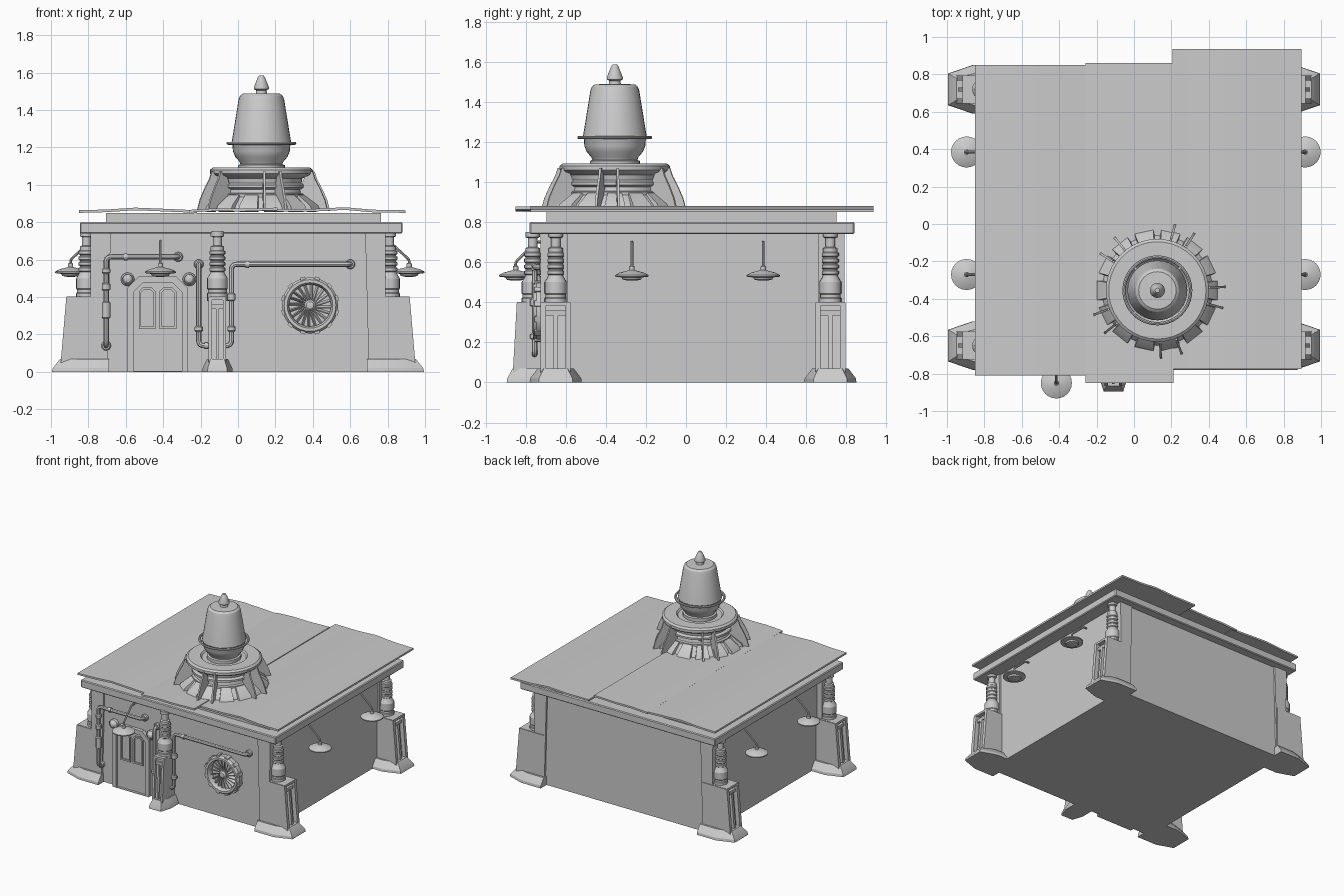
import bpy, bmesh, math
from mathutils import Matrix, Vector

if "Cube" in bpy.data.objects:
    bpy.data.objects.remove(bpy.data.objects["Cube"])

T = Matrix.Translation
I = Matrix.Identity(4)


def rot(deg, axis='Z'):
    return Matrix.Rotation(math.radians(deg), 4, axis)


def loft(name, rings, M=I, caps=True, loop=False):
    """Skin closed rings of points, optionally joining last ring to first."""
    bm = bmesh.new()
    vs = [[bm.verts.new(M @ Vector(p)) for p in r] for r in rings]
    n = len(rings[0])
    pairs = list(zip(vs, vs[1:])) + ([(vs[-1], vs[0])] if loop else [])
    for a, b in pairs:
        for i in range(n):
            j = (i + 1) % n
            bm.faces.new((a[i], a[j], b[j], b[i]))
    if caps and not loop:
        bm.faces.new(vs[0])
        bm.faces.new(vs[-1])
    bmesh.ops.recalc_face_normals(bm, faces=bm.faces)
    me = bpy.data.meshes.new(name)
    bm.to_mesh(me)
    bm.free()
    ob = bpy.data.objects.new(name, me)
    bpy.context.collection.objects.link(ob)
    return ob


def lathe(name, prof, M=I, seg=24, loop=False):
    rings = [[(r * math.cos(2 * math.pi * i / seg), r * math.sin(2 * math.pi * i / seg), z)
              for i in range(seg)] for r, z in prof]
    return loft(name, rings, M, loop=loop)


def rect(x0, x1, y0, y1, z):
    return [(x0, y0, z), (x1, y0, z), (x1, y1, z), (x0, y1, z)]


def box(name, x0, x1, y0, y1, z0, z1, M=I, bevel=0):
    ob = loft(name, [rect(x0, x1, y0, y1, z0), rect(x0, x1, y0, y1, z1)], M)
    if bevel:
        m = ob.modifiers.new("bevel", 'BEVEL')
        m.width, m.segments = bevel, 1
    return ob


def prism(name, pts, y0, y1, M=I):
    return loft(name, [[(x, y, z) for x, z in pts] for y in (y0, y1)], M)


def pipe(name, pts, r, bend=0.04):
    """Tube along a path with rounded corners."""
    P = [Vector(p) for p in pts]
    out = [P[0]]
    for a, b, c in zip(P, P[1:], P[2:]):
        s, e = b + (a - b).normalized() * bend, b + (c - b).normalized() * bend
        for k in range(6):
            t = k / 5
            out.append(s * (1 - t) ** 2 + b * 2 * t * (1 - t) + e * t * t)
    out.append(P[-1])
    cu = bpy.data.curves.new(name, 'CURVE')
    cu.dimensions = '3D'
    cu.bevel_depth, cu.bevel_resolution, cu.use_fill_caps = r, 2, True
    sp = cu.splines.new('POLY')
    sp.points.add(len(out) - 1)
    for q, p in zip(sp.points, out):
        q.co = (*p, 1)
    ob = bpy.data.objects.new(name, cu)
    bpy.context.collection.objects.link(ob)


# main walls, cornice and neck under the roof
WY = -0.71
box("walls", -0.745, 0.775, WY, 0.775, 0, 0.76)
box("cornice", -0.845, 0.88, -0.78, 0.84, 0.74, 0.80, bevel=0.006)
box("roof_neck", -0.705, 0.765, -0.695, 0.75, 0.79, 0.85)

# three overlapping wavy roof sheets
sheets = [
    (-0.81, 0.85, [(-0.85, .850), (-0.7, .854), (-0.55, .864), (-0.4, .858), (-0.22, .850)]),
    (-0.85, 0.86, [(-0.26, .852), (-0.12, .860), (0.02, .858), (0.21, .864)]),
    (-0.775, 0.935, [(0.205, .858), (0.4, .857), (0.57, .866), (0.72, .853), (0.895, .850)])]
for y0, y1, low in sheets:
    prism("roof_sheet", low + [(x, z + 0.014) for x, z in reversed(low)], y0, y1)

# roof turret: base, petals, fins, vessel, ring and tip
C = T((0.125, -0.355, 0))
lathe("turret_base", [(.30, .86), (.29, .885), (.235, .935), (.235, .95), (.22, .955), (.215, .975),
                      (.235, .985), (.235, 1.0), (.215, 1.01), (.22, 1.035), (.265, 1.05),
                      (.275, 1.06), (.275, 1.08), (.26, 1.092), (.17, 1.092), (.16, 1.08)], C, 40)
for i in range(14):
    loft("base_petal", [[(r, -w, z), (r, w, z), (r - .03, w, z - .01), (r - .03, -w, z - .01)]
                        for r, w, z in ((.325, .052, .865), (.312, .05, .89), (.237, .036, .945))],
         C @ rot(i * 360 / 14))
fin = [(.20, .86), (.368, .86), (.352, .92), (.325, .98), (.298, 1.03), (.285, 1.07),
       (.255, 1.07), (.235, 1.03), (.215, .98)]
for k in range(5):
    for d in (-9, 9):
        prism("turret_fin", fin, -.006, .006, C @ rot(66 - 72 * k + d))
lathe("turret_vessel", [(.125, 1.08), (.125, 1.105), (.112, 1.11), (.118, 1.125), (.14, 1.15),
                        (.152, 1.18), (.155, 1.215), (.160, 1.225), (.156, 1.245), (.122, 1.455),
                        (.115, 1.475), (.10, 1.487), (.03, 1.489), (.028, 1.505), (.040, 1.512),
                        (.040, 1.522), (.019, 1.575), (.012, 1.585)], C, 32)
lathe("turret_ring", [(.178 + .009 * math.cos(a * math.pi / 4), 1.222 + .008 * math.sin(a * math.pi / 4))
                      for a in range(8)], C, 40, loop=True)
for k in range(4):
    box("ring_strut", .14, .178, -.006, .006, 1.217, 1.227, C @ rot(45 + 90 * k))


# piers: local +x points away from the wall
def foot_ring(d, w, z, x0=-0.01):
    return [(x0, -w, z), (d * .55, -w, z), (d, -w * .65, z), (d, w * .65, z), (d * .55, w, z), (x0, w, z)]


def pier(M, col_at):
    loft("pier_foot", [foot_ring(.295, .13, 0), foot_ring(.29, .128, .02), foot_ring(.25, .09, .07)], M)
    loft("pier_core", [rect(0, .215, -.06, .06, .05), rect(0, .185, -.06, .06, .395)], M)
    for s in (-1, 1):
        a, b = sorted((s * .048, s * .075))
        loft("pier_side", [rect(0, .248, a, b, .05), rect(0, .218, a, b, .40)], M)
    box("pier_cap", 0, .217, -.07, .07, .385, .402, M)
    box("pier_block", .12, .208, -.05, .05, .335, .36, M)
    loft("pier_rod", [rect(.20, .24, -.011, .011, .04), rect(.17, .213, -.011, .011, .34)], M)
    prof = [(.055, .38), (.055, .42), (.051, .425), (.051, .44), (.055, .445), (.055, .50), (.040, .525)]
    for z in (.535, .565, .595, .625):
        prof += [(.036, z), (.042, z + .005), (.042, z + .02), (.036, z + .025)]
    prof += [(.036, .67), (.024, .675), (.024, .72), (.036, .725), (.036, .75)]
    lathe("pier_column", prof, T(col_at), 20)


for s in (-1, 1):
    for cy in (-0.65, 0.72):
        pier(T((s * 0.70, cy, 0)) @ rot(0 if s > 0 else 180), (s * 0.81, cy, 0))
        # leaning corner pilaster behind each pier
        y0, y1 = (cy - .075, cy + .06) if cy < 0 else (cy - .06, cy + .07)
        x = sorted((s * .68, s * .79)), sorted((s * .70, s * .785))
        loft("corner_pilaster", [rect(*x[1], y0, y1, 0), rect(*x[0], y0, y1, .75)])
pier(T((-0.11, -0.70, 0)) @ rot(-90) @ Matrix.Diagonal((.66, .62, 1, 1)), (-0.11, -0.765, 0))


# hanging lamps on bent arms
def lamp(x, y, dx, dy):
    lathe("lamp_shade", [(.02, .508), (.045, .513), (.05, .524), (.083, .528), (.083, .536), (.06, .548),
                         (.03, .556), (.014, .56), (.014, .578), (.008, .583)], T((x, y, 0)), 24)
    pipe("lamp_arm", [(x, y, .565), (x, y, .60), (x + dx, y + dy, .70), (x + dx * 1.5, y + dy * 1.5, .70)],
         .007, .012)


for y in (.385, -.27):
    lamp(-0.895, y, .11, 0)
    lamp(0.915, y, -.11, 0)
lamp(-0.415, -0.85, 0, .10)


# door: frame, panel, windows, side lights
def arch(x0, x1, z0, z1, c):
    return [(x0, z0), (x1, z0), (x1, z1 - c), (x1 - c, z1), (x0 + c, z1), (x0, z1 - c)]


outer, inner = arch(-.59, -.27, 0, .51, .06), arch(-.56, -.30, .004, .475, .05)
loft("door_frame", [[(x, y, z) for x, z in p] for p, y in
                    ((outer, WY + .01), (outer, WY - .03), (inner, WY - .03), (inner, WY + .01))], loop=True)
prism("door_panel", inner, WY - .01, WY + .01)
for x in (-.53, -.42):
    m = .012
    o = arch(x, x + .09, .23, .45, .02)
    i = arch(x + m, x + .09 - m, .23 + m, .45 - m, .014)
    loft("window_frame", [[(a, y, b) for a, b in p] for p, y in
                          ((o, WY), (o, WY - .022), (i, WY - .022), (i, WY))], loop=True)
for x in (-.59, -.26):
    lathe("door_light", [(.036, 0), (.036, .025), (.028, .035), (.026, .03), (.015, .042), (.004, .045)],
          T((x, WY, .495)) @ rot(90, 'X'), 16)

# round wall fan
F = T((.385, WY, .355)) @ rot(90, 'X')
lathe("fan_rim", [(.15, -.01), (.15, .035), (.138, .052), (.122, .052), (.112, .03), (.112, -.01)], F, 32, loop=True)
lathe("fan_back", [(.115, 0), (.115, .006)], F, 32)
lathe("fan_hub", [(.03, 0), (.03, .034), (.02, .045), (.005, .048)], F, 16)
for k in range(20):
    box("fan_blade", .02, .115, -.003, .003, .006, .03, F @ rot(k * 18) @ rot(25, 'X'))
for k in range(12):
    box("fan_stud", .126, .156, -.014, .014, 0, .045, F @ rot(k * 30 + 15))

# wall pipes with couplings and rounded end flanges
PY = -0.755
pipe("left_pipe", [(-.705, WY, .14), (-.705, PY, .14), (-.705, PY, .615), (-.32, PY, .615), (-.32, WY, .615)], .014, .03)
pipe("right_pipe", [(-.21, WY, .575), (-.21, PY, .575), (-.21, PY, .14), (-.035, PY, .14), (-.035, PY, .575),
                    (.60, PY, .575), (.60, WY, .575)], .014, .03)
for x, z in ((-.705, .14), (-.32, .615), (-.21, .575), (.60, .575)):
    lathe("pipe_flange", [(.026, 0), (.026, .016), (.02, .022)], T((x, WY, z)) @ rot(90, 'X'), 16)
for x, z, h in ((-.705, .29, .08), (-.705, .44, .03), (-.705, .53, .02), (-.035, .385, .03), (-.035, .22, .02),
                (-.21, .22, .02)):
    lathe("pipe_coupling", [(.016, z - .006), (.022, z), (.022, z + h), (.016, z + h + .006)], T((x, PY, 0)), 12)
for x, z in ((-.60, .615), (-.17, .14), (-.09, .14), (.05, .575)):
    lathe("pipe_collar", [(.019, -.01), (.019, .01)], T((x, PY, z)) @ rot(90, 'Y'), 12)

# mesh everything and shade
bpy.ops.object.select_all(action='SELECT')
bpy.context.view_layer.objects.active = bpy.context.selected_objects[0]
for o in bpy.context.selected_objects:
    if o.type == 'CURVE':
        bpy.context.view_layer.objects.active = o
bpy.ops.object.convert(target='MESH')
bpy.ops.object.select_all(action='SELECT')
bpy.ops.object.shade_smooth_by_angle(angle=math.radians(30))
